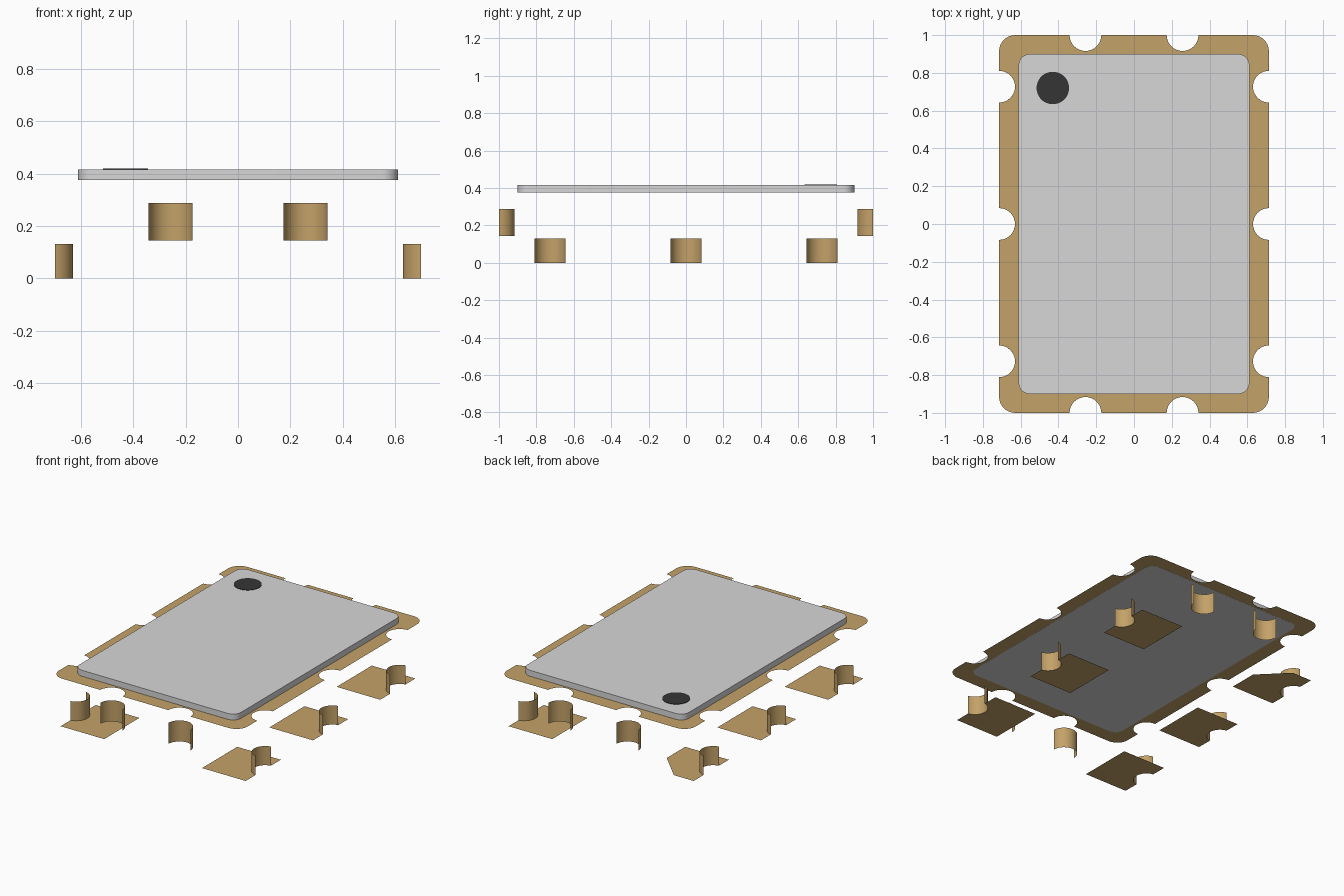
import bpy, bmesh
from math import radians, cos, sin

if "Cube" in bpy.data.objects:
    bpy.data.objects.remove(bpy.data.objects["Cube"])

W, L = 0.714, 1.0          # half width / half length of the package
R = 0.084                  # edge notch radius
SIDE_Y = (-0.727, 0.0, 0.727)
END_X = (0.257, -0.257)
PAD_OUT = 0.70             # outer edge of pads and side walls


def material(name, rgb):
    m = bpy.data.materials.new(name)
    m.diffuse_color = (*rgb, 1)
    m.use_nodes = True
    m.node_tree.nodes["Principled BSDF"].inputs["Base Color"].default_value = m.diffuse_color
    return m


GOLD = material("gold plating", (0.55, 0.36, 0.14))
SILVER = material("lid metal", (0.68, 0.68, 0.68))
BLACK = material("dark ink", (0.036, 0.036, 0.036))


def arc(cx, cy, r, a0, a1, n=20):
    return [(cx + r * cos(radians(a0 + (a1 - a0) * i / n)),
             cy + r * sin(radians(a0 + (a1 - a0) * i / n))) for i in range(n + 1)]


def finish(name, bm, mat, smooth=False):
    me = bpy.data.meshes.new(name)
    bm.to_mesh(me)
    bm.free()
    me.materials.append(mat)
    ob = bpy.data.objects.new(name, me)
    bpy.context.collection.objects.link(ob)
    if smooth:
        bpy.ops.object.select_all(action='DESELECT')
        ob.select_set(True)
        bpy.context.view_layer.objects.active = ob
        bpy.ops.object.shade_smooth_by_angle(angle=radians(30))
    return ob


def loop_edges(bm, pts, z):
    vs = [bm.verts.new((x, y, z)) for x, y in pts]
    return [bm.edges.new((vs[i - 1], vs[i])) for i in range(len(vs))]


def sheet(name, loops, z, up, mat):
    """Flat zero-thickness sheet; the second loop, if any, is a hole."""
    bm = bmesh.new()
    edges = [e for pts in loops for e in loop_edges(bm, pts, z)]
    bmesh.ops.triangle_fill(bm, edges=edges, use_beauty=True, normal=(0, 0, 1))
    bm.normal_update()
    for f in bm.faces:
        if (f.normal.z > 0) != up:
            f.normal_flip()
    return finish(name, bm, mat)


def prism(name, pts, z0, z1, mat):
    bm = bmesh.new()
    f = bm.faces.new([bm.verts.new((x, y, z0)) for x, y in pts])
    top = bmesh.ops.extrude_face_region(bm, geom=[f], use_keep_orig=True)
    vs = [g for g in top["geom"] if isinstance(g, bmesh.types.BMVert)]
    bmesh.ops.translate(bm, verts=vs, vec=(0, 0, z1 - z0))
    bmesh.ops.recalc_face_normals(bm, faces=bm.faces)
    return finish(name, bm, mat, True)


def wall(name, pts, z0, z1):
    """Curved plated wall standing in an edge notch."""
    bm = bmesh.new()
    cols = [(bm.verts.new((x, y, z0)), bm.verts.new((x, y, z1))) for x, y in pts]
    for a, b in zip(cols, cols[1:]):
        bm.faces.new((a[0], b[0], b[1], a[1]))
    return finish(name, bm, GOLD, True)


def rounded_rect(hx, hy, r):
    return (arc(hx - r, hy - r, r, 0, 90, 8) + arc(r - hx, hy - r, r, 90, 180, 8)
            + arc(r - hx, r - hy, r, 180, 270, 8) + arc(hx - r, r - hy, r, 270, 360, 8))


# Seal ring: notched outline, half built and turned 180 degrees
half = []
for yc in SIDE_Y:
    half += arc(W, yc, R, -90, -270)
half += arc(W - 0.085, L - 0.085, 0.085, 0, 90, 10)
for xc in END_X:
    half += arc(xc, L, R, 0, -180)
half += arc(0.085 - W, L - 0.085, 0.085, 90, 180, 10)
outline = half + [(-x, -y) for x, y in half]
sheet("seal_ring", [outline, rounded_rect(0.60, 0.889, 0.05)], 0.3755, True, GOLD)

# Lid and orientation dot
prism("lid", rounded_rect(0.611, 0.9, 0.06), 0.375, 0.416, SILVER)
prism("orientation_dot", arc(-0.43, 0.72, 0.086, 0, 360, 48)[:-1], 0.416, 0.419, BLACK)

# Bottom pads with side notch walls; the pad under the dot has a cut corner
IN, H, CUT = 0.37, 0.19, 0.18
for side, sx in (("right", 1), ("left", -1)):
    for i, yc in enumerate(SIDE_Y):
        notch = arc(W, yc, R, -99.6, -260.4)
        pts = [(IN, yc - H), (PAD_OUT, yc - H)] + notch + [(PAD_OUT, yc + H)]
        if sx < 0 and i == 2:
            pts += [(IN + CUT, yc + H), (IN, yc + H - CUT)]
        else:
            pts += [(IN, yc + H)]
        sheet(f"pad_{side}_{i + 1}", [[(sx * x, y) for x, y in pts]], 0.0, False, GOLD)
        wall(f"side_wall_{side}_{i + 1}", [(sx * x, y) for x, y in notch][::sx], 0.0, 0.131)

# Raised notch walls on the two ends
for end, sy in (("back", 1), ("front", -1)):
    for i, xc in enumerate(END_X):
        pts = [(x, sy * y) for x, y in arc(xc, L, R, 0, -180)]
        wall(f"end_wall_{end}_{i + 1}", pts[::sy], 0.144, 0.288)
